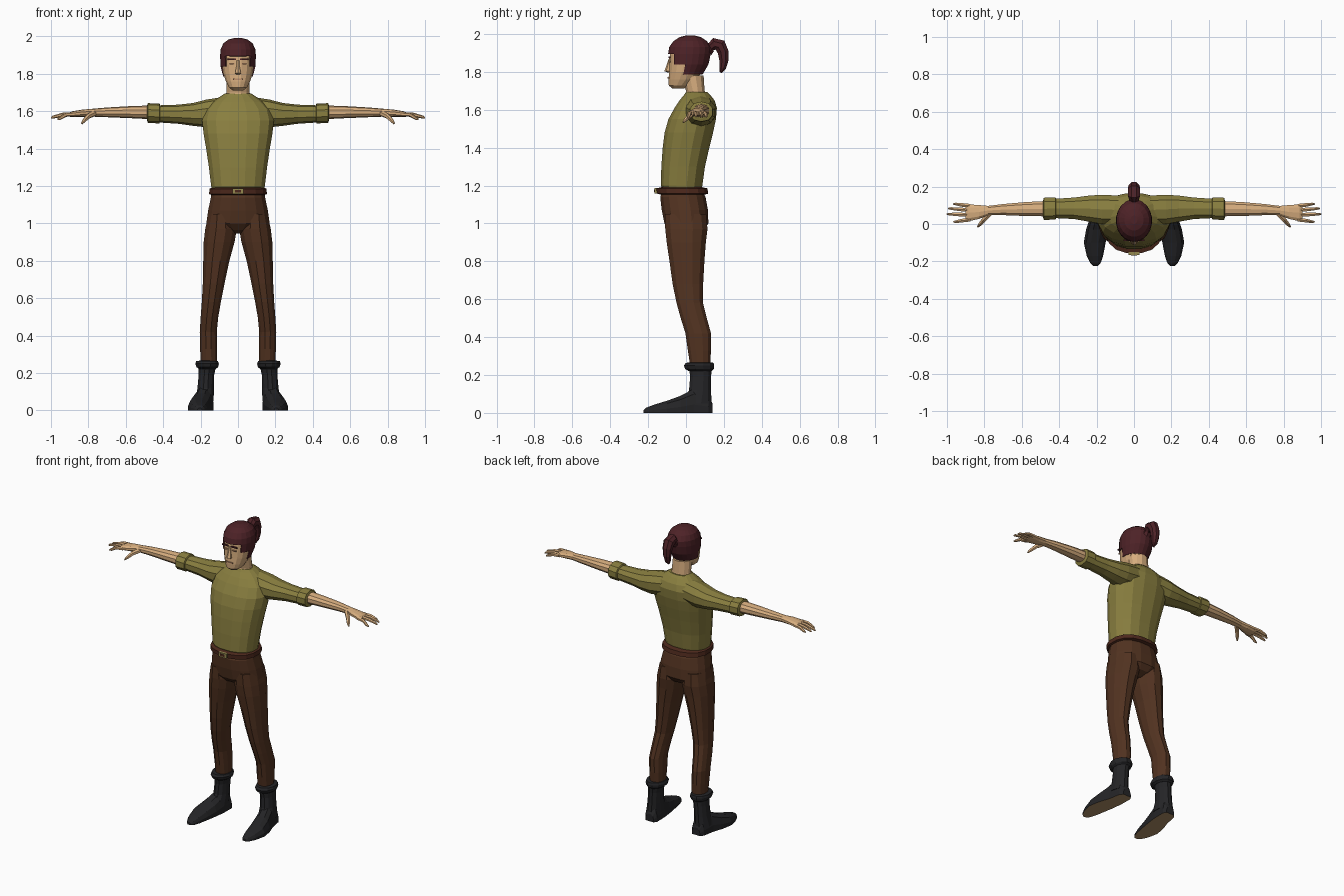
import bpy, bmesh, math
from mathutils import Vector as V


def mat(name, r, g, b):
    m = bpy.data.materials.new(name)
    m.diffuse_color = (r, g, b, 1)
    return m


SKIN = mat("skin", 0.68, 0.42, 0.21)
HAIR = mat("hair maroon", 0.075, 0.016, 0.02)
SHIRT = mat("shirt olive", 0.25, 0.21, 0.05)
PANTS = mat("trouser brown", 0.085, 0.033, 0.015)
BELT = mat("belt brown", 0.075, 0.022, 0.012)
BOOT = mat("boot black", 0.018, 0.018, 0.02)
SOLE = mat("sole tan", 0.42, 0.27, 0.13)
BRASS = mat("buckle brass", 0.3, 0.25, 0.08)
LIP = mat("lip", 0.52, 0.28, 0.15)


def ring(c, u, v, n=12, p=1.0):
    """Superellipse ring around c spanned by u and v; p < 1 is boxier."""
    out = []
    for i in range(n):
        a = 2 * math.pi * (i + 0.5) / n
        s, t = math.cos(a), math.sin(a)
        out.append(V(c) + V(u) * math.copysign(abs(s) ** p, s)
                   + V(v) * math.copysign(abs(t) ** p, t))
    return out


def loft(name, rings, *mats, mirror=False, drop=None, paint=None):
    """Skin a list of rings, cap both ends, optionally drop or paint faces by rule."""
    bm = bmesh.new()
    vs = [[bm.verts.new(q) for q in r] for r in rings]
    n = len(vs[0])
    for a, b in zip(vs, vs[1:]):
        for i in range(n):
            j = (i + 1) % n
            bm.faces.new((a[i], a[j], b[j], b[i]))
    bm.faces.new(vs[0])
    bm.faces.new(vs[-1])
    bmesh.ops.recalc_face_normals(bm, faces=bm.faces)
    bm.normal_update()
    if drop:
        gone = [f for f in bm.faces if drop(f.calc_center_median())]
        bmesh.ops.delete(bm, geom=gone, context='FACES')
    if paint:
        for f in bm.faces:
            f.material_index = paint(f)
    me = bpy.data.meshes.new(name)
    bm.to_mesh(me)
    bm.free()
    for m in mats:
        me.materials.append(m)
    ob = bpy.data.objects.new(name, me)
    bpy.context.collection.objects.link(ob)
    if mirror:
        ob.modifiers.new("mirror", 'MIRROR').use_mirror_merge = False
    return ob


def up(rows, n=12, p=1.0):
    """Level rings from (z, x0, x1, y0, y1)."""
    return [ring(((a + b) / 2, (c + d) / 2, z), ((b - a) / 2, 0, 0), (0, (d - c) / 2, 0), n, p)
            for z, a, b, c, d in rows]


def body(rows, n=16, p=0.85):
    """Centred level rings from (z, half width, y0, y1)."""
    return up([(z, -w, w, a, b) for z, w, a, b in rows], n, p)


def side(rows, n=10, p=0.9):
    """Rings across x from (x, y, z, ry, rz)."""
    return [ring((x, y, z), (0, ry, 0), (0, 0, rz), n, p) for x, y, z, ry, rz in rows]


def tube(rows, n=6):
    """Round rings along a path of (x, y, z, radius)."""
    pts = [V(r[:3]) for r in rows]
    out = []
    for i, r in enumerate(rows):
        t = (pts[min(i + 1, len(pts) - 1)] - pts[max(i - 1, 0)]).normalized()
        u = t.cross(V((0, 0, 1)) if abs(t.x) > 0.4 else V((1, 0, 0))).normalized()
        out.append(ring(pts[i], u * r[3], t.cross(u) * r[3], n))
    return out


def plate(name, m, x0, x1, y0, y1, z0, z1, mirror=False):
    loft(name, [[V((x0, y0, z)), V((x1, y0, z)), V((x1, y1, z)), V((x0, y1, z))]
                for z in (z0, z1)], m, mirror=mirror)


# Shirt: torso, sleeves and rolled cuffs
loft("shirt_torso", body([
    (1.17, .140, -.120, .080), (1.20, .146, -.135, .088), (1.30, .158, -.132, .102),
    (1.40, .173, -.125, .125), (1.48, .187, -.115, .145), (1.55, .195, -.095, .160),
    (1.61, .180, -.062, .165), (1.65, .140, -.035, .152), (1.68, .095, -.010, .128),
    (1.695, .072, .000, .110)]), SHIRT)
loft("sleeve", side([
    (.08, .075, 1.600, .080, .076), (.17, .078, 1.588, .082, .074), (.24, .082, 1.583, .073, .061),
    (.32, .084, 1.584, .060, .051), (.44, .083, 1.586, .053, .045)]), SHIRT, mirror=True)
loft("sleeve_cuff", side([
    (.415, .083, 1.588, .050, .042), (.42, .083, 1.588, .062, .053), (.482, .081, 1.590, .062, .053),
    (.487, .081, 1.590, .044, .037)]), SHIRT, mirror=True)

# Forearms, hands, fingers and thumbs
loft("forearm_and_hand", side([
    (.46, .082, 1.594, .043, .037), (.58, .080, 1.595, .039, .032), (.70, .077, 1.594, .031, .026),
    (.78, .072, 1.592, .026, .021), (.83, .064, 1.589, .039, .020), (.885, .060, 1.584, .047, .016),
    (.90, .060, 1.581, .042, .010)]), SKIN, mirror=True)
for label, y0, x1, y1, z1 in (("little", .097, .965, .107, 1.562), ("ring", .074, .992, .083, 1.565),
                              ("middle", .049, 1.0, .053, 1.563), ("index", .024, .965, .012, 1.555)):
    loft(label + "_finger", tube([
        (.875, y0, 1.584, .012), ((.875 + x1) / 2, (y0 + y1) / 2, 1.581, .011),
        (x1 - .012, y1, z1 + .006, .008), (x1, y1, z1, .004)]), SKIN, mirror=True)
loft("thumb", tube([(.765, .062, 1.590, .016), (.80, .025, 1.573, .014),
                    (.822, .000, 1.550, .011), (.835, -.015, 1.534, .005)]), SKIN, mirror=True)

# Trousers: hips and legs
loft("trouser_hips", body([
    (1.175, .142, -.125, .088), (1.14, .147, -.138, .105), (1.07, .162, -.130, .118),
    (1.00, .172, -.116, .120), (.965, .110, -.085, .095), (.945, .040, -.040, .050)]), PANTS)
loft("trouser_leg", up([
    (1.05, .020, .160, -.115, .110), (.97, .004, .178, -.113, .117), (.90, .016, .186, -.105, .108),
    (.80, .044, .188, -.090, .100), (.68, .070, .190, -.073, .093), (.58, .090, .195, -.052, .092),
    (.50, .104, .201, -.030, .112), (.42, .112, .206, -.005, .134), (.33, .110, .204, .008, .134),
    (.24, .112, .200, .022, .128)], 12, .9), PANTS, mirror=True)

# Belt and buckle
loft("belt", body([
    (1.150, .138, -.125, .090), (1.157, .157, -.155, .120), (1.185, .155, -.158, .115),
    (1.192, .140, -.130, .085)]), BELT)
plate("buckle", BRASS, -.030, .030, -.166, -.150, 1.158, 1.188)
plate("buckle_centre", BELT, -.017, .017, -.169, -.160, 1.166, 1.180)

# Boots: shaft, turned-down top and foot with a tan sole
loft("boot_shaft", up([
    (.25, .112, .212, .012, .140), (.19, .126, .212, .020, .134), (.12, .128, .218, .014, .134),
    (.05, .128, .230, -.020, .138)], 12), BOOT, mirror=True)
loft("boot_top", up([
    (.222, .118, .212, .010, .138), (.232, .104, .224, -.008, .150), (.250, .100, .230, -.014, .152),
    (.264, .106, .226, -.004, .148), (.266, .116, .210, .018, .135)], 12), BOOT, mirror=True)


def foot_ring(y, x, w, h):
    r = ring((x, y, 0), (w, 0, 0), (0, 0, h), 12, .8)
    return [V((q.x, q.y, max(q.z, 0))) for q in r]


loft("foot", [foot_ring(*r) for r in (
    (.140, .172, .030, .050), (.120, .174, .045, .095), (.040, .182, .052, .130),
    (-.030, .198, .060, .092), (-.100, .210, .060, .066), (-.170, .209, .045, .044),
    (-.210, .206, .028, .028), (-.225, .205, .012, .014))], BOOT, SOLE, mirror=True,
    paint=lambda f: int(f.normal.z < -.9 and f.calc_center_median().z < .002))

# Neck and head
loft("neck", body([(1.66, .075, -.005, .115), (1.70, .064, -.002, .100),
                   (1.78, .062, -.025, .095)], 12, 1), SKIN)
loft("head", body([
    (1.712, .030, -.072, -.010), (1.728, .050, -.092, .020), (1.76, .066, -.094, .060),
    (1.80, .080, -.090, .085), (1.85, .087, -.088, .110), (1.89, .088, -.086, .120),
    (1.94, .082, -.075, .112), (1.97, .050, -.040, .075)], 16, .95), SKIN)

# Face: nose, brows, eyes and mouth
loft("nose", body([(1.796, .012, -.095, -.075), (1.804, .018, -.114, -.075),
                   (1.835, .011, -.103, -.075), (1.872, .008, -.090, -.075)], 6, 1), SKIN)
plate("brow", HAIR, .010, .055, -.092, -.083, 1.874, 1.882, True)
plate("eye", LIP, .018, .046, -.092, -.083, 1.850, 1.857, True)
plate("mouth", LIP, -.026, .026, -.097, -.088, 1.766, 1.774)

# Hair cap, cut away around the face, and ponytail
cap = loft("hair_cap", body([
    (1.785, .080, -.090, .088), (1.84, .094, -.094, .120), (1.895, .097, -.096, .132),
    (1.93, .094, -.090, .133), (1.962, .080, -.068, .112), (1.983, .052, -.035, .080),
    (1.992, .018, .000, .045)], 20, 1), HAIR,
    drop=lambda c: c.z < 1.79 or c.z < 1.895 and c.y < -.015 and (c.y < -.05 or c.z < 1.83))
cap.modifiers.new("thickness", 'SOLIDIFY').thickness = .008
loft("ponytail", tube([
    (0, .110, 1.900, .022), (0, .128, 1.928, .024), (0, .150, 1.948, .034), (0, .180, 1.940, .036),
    (0, .196, 1.905, .031), (0, .200, 1.860, .026), (0, .193, 1.820, .019), (0, .183, 1.796, .006)],
    8), HAIR)
loft("hair_tie", tube([(0, .112, 1.905, .029), (0, .126, 1.925, .029)], 8), HAIR)
